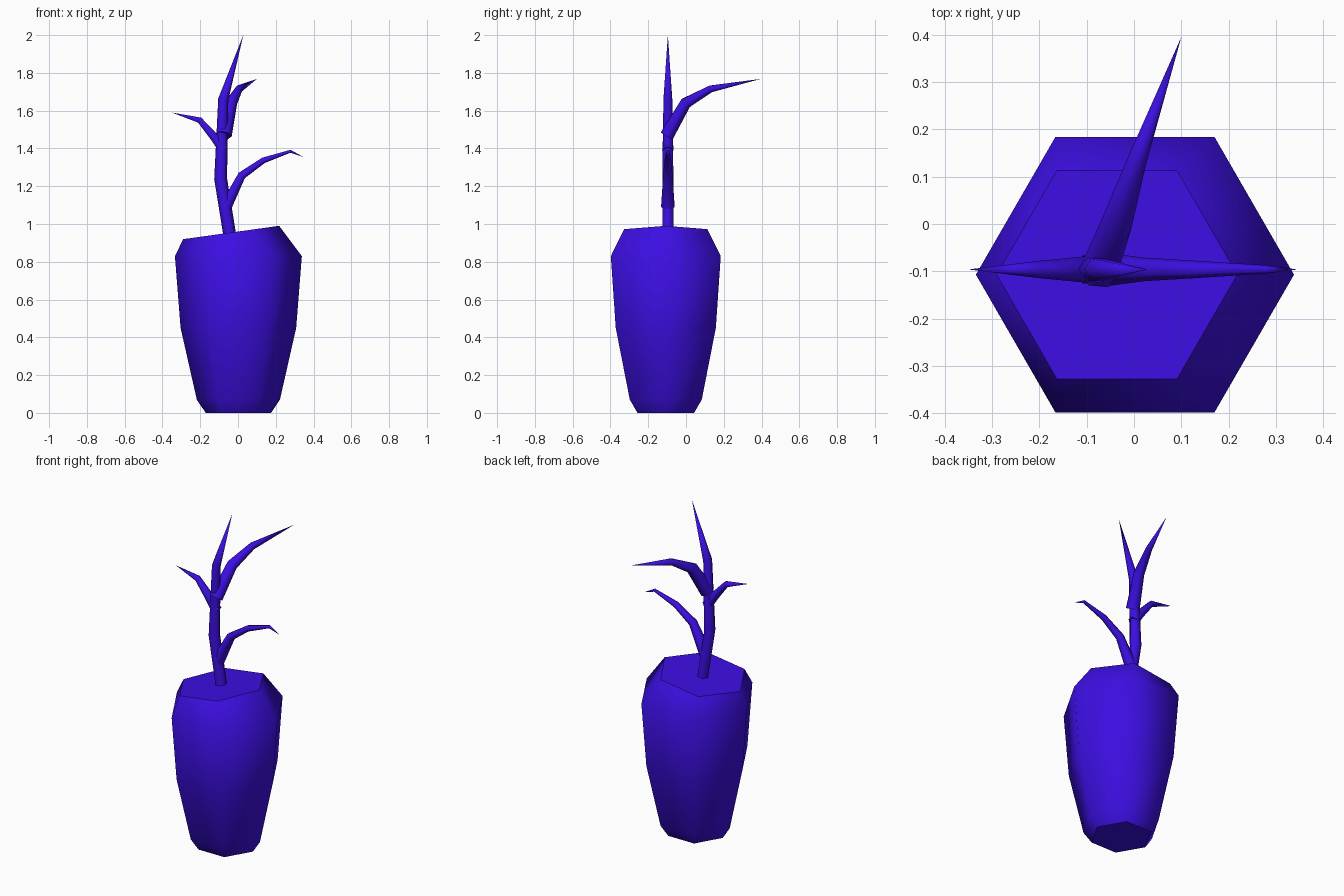
import bpy, bmesh, math
from mathutils import Vector

old = bpy.data.objects.get("Cube")
if old:
    bpy.data.objects.remove(old, do_unlink=True)

SIDES = 6
COLOUR = (0.045, 0.0045, 0.76, 1)
blue = bpy.data.materials.new("violet_blue")
blue.use_nodes = True
blue.diffuse_color = COLOUR
blue.node_tree.nodes["Principled BSDF"].inputs["Base Color"].default_value = COLOUR


def circle(centre, u, v, radius):
    """Points of a six-sided ring spanned by u and v."""
    return [centre + radius * (math.cos(a) * u + math.sin(a) * v)
            for a in (math.tau * i / SIDES for i in range(SIDES))]


def loft(name, rings, tip=None):
    """Skin rings with smooth sides, flat sharp-edged caps, or a pointed tip."""
    bm = bmesh.new()
    loops = [[bm.verts.new(p) for p in ring] for ring in rings]
    sides, caps = [], [bm.faces.new(loops[0][::-1])]
    for a, b in zip(loops, loops[1:]):
        for i in range(SIDES):
            j = (i + 1) % SIDES
            sides.append(bm.faces.new((a[i], a[j], b[j], b[i])))
    if tip is None:
        caps.append(bm.faces.new(loops[-1]))
    else:
        point = bm.verts.new(tip)
        for i in range(SIDES):
            sides.append(bm.faces.new((loops[-1][i], loops[-1][(i + 1) % SIDES], point)))
    for f in sides:
        f.smooth = True
    for f in caps:
        for e in f.edges:
            e.smooth = False
    bmesh.ops.recalc_face_normals(bm, faces=bm.faces)
    mesh = bpy.data.meshes.new(name)
    bm.to_mesh(mesh)
    bm.free()
    mesh.materials.append(blue)
    obj = bpy.data.objects.new(name, mesh)
    bpy.context.collection.objects.link(obj)


def branch(name, points, radii, side):
    """Tapered tube along points; the last point is the sharp tip."""
    pts = [Vector(p) for p in points]
    rings = []
    for i, r in enumerate(radii):
        ahead = (pts[i + 1] - pts[i]).normalized()
        behind = (pts[i] - pts[i - 1]).normalized() if i else ahead
        along = (ahead + behind).normalized()
        u = Vector(side)
        u = (u - along * u.dot(along)).normalized()
        rings.append(circle(pts[i], u, along.cross(u), r))
    loft(name, rings, pts[-1])


# Pot: hexagonal rings, with a tilted top
X, Y = Vector((1, 0, 0)), Vector((0, 1, 0))
profile = [(0.173, 0), (0.22, 0.07), (0.306, 0.45), (0.336, 0.83)]
pot = [circle(Vector((0.002, -0.107, z)), X, Y, r) for r, z in profile]
pot.append(circle(Vector((-0.036, -0.107, 0.955)), X + Vector((0, 0, 0.139)), Y, 0.254))
loft("pot", pot)

# Trunk and its three branches
D = -0.096
branch("trunk", [(-0.037, D, 0.9), (-0.092, D, 1.24), (-0.078, D, 1.66), (0.028, D, 2.0)],
       [0.034, 0.034, 0.027], X)
branch("left_branch", [(-0.065, D, 1.09), (0.02, D, 1.257), (0.135, D, 1.337),
                       (0.278, D, 1.385), (0.345, D, 1.355)],
       [0.036, 0.025, 0.018, 0.009], Y)
branch("right_branch", [(-0.075, D, 1.39), (-0.122, D, 1.455), (-0.203, D, 1.55), (-0.35, D, 1.59)],
       [0.03, 0.026, 0.018], Y)
branch("back_branch", [(-0.075, -0.1, 1.47), (-0.038, -0.002, 1.64), (0.005, 0.13, 1.715),
                       (0.1, 0.395, 1.768)],
       [0.042, 0.034, 0.021], X)
